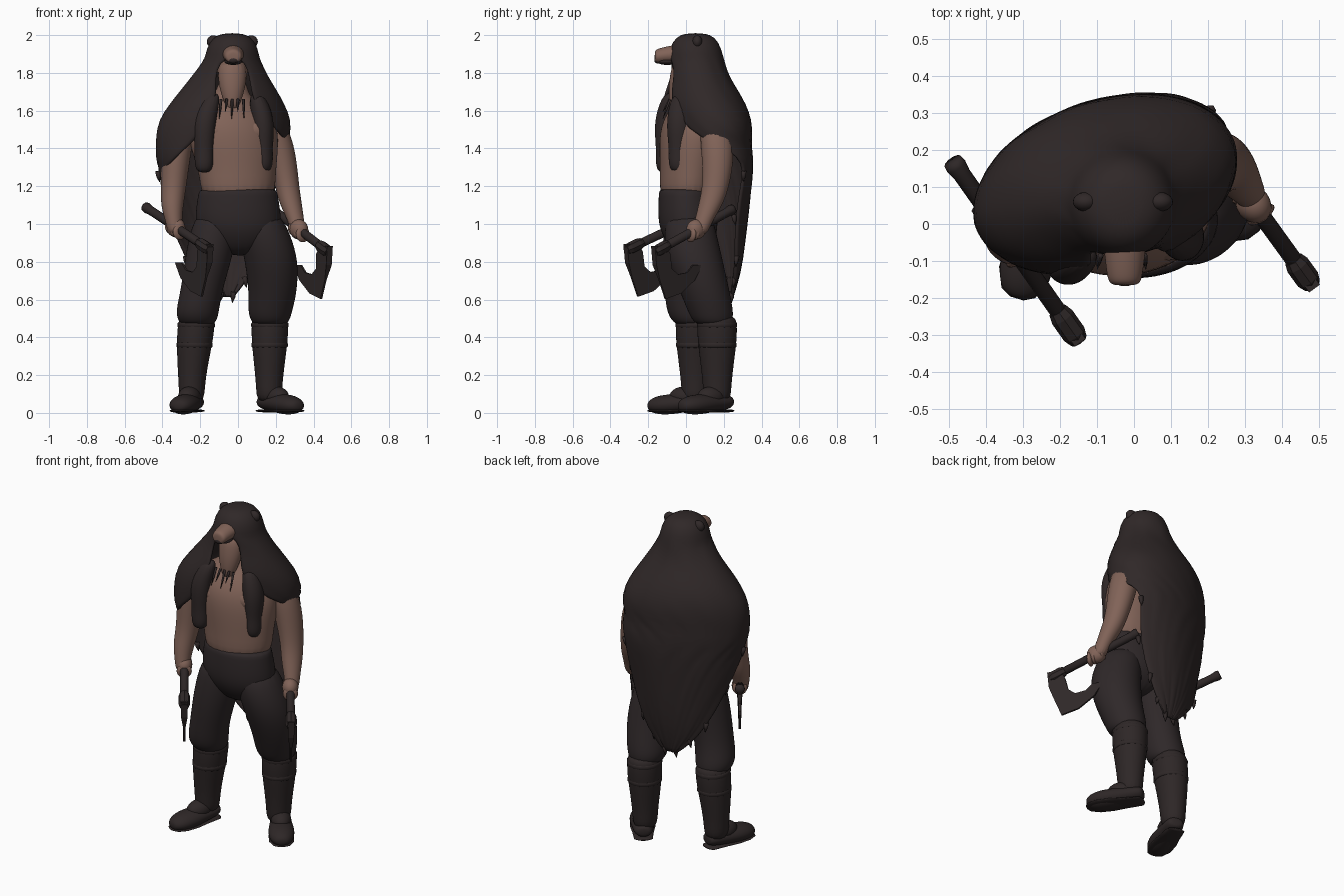
import bpy, bmesh, math, random
from mathutils import Vector, Matrix

random.seed(4)
cube = bpy.data.objects.get("Cube")
if cube:
    bpy.data.objects.remove(cube)


def material(name, red, green, blue):
    mat = bpy.data.materials.new(name)
    mat.use_nodes = True
    mat.diffuse_color = (red, green, blue, 1)
    shader = mat.node_tree.nodes["Principled BSDF"]
    shader.inputs["Base Color"].default_value = (red, green, blue, 1)
    shader.inputs["Roughness"].default_value = 0.9
    return mat


SKIN = material("skin", .22, .125, .097)
FUR = material("dark fur", .029, .021, .021)
CLOTH = material("dark cloth", .028, .021, .022)
LEATHER = material("dark leather", .027, .02, .02)
IRON = material("dark iron", .028, .021, .021)
Y, Z = Vector((0, 1, 0)), Vector((0, 0, 1))


def finish(name, bm, mat, levels=0, thickness=0, smooth=True):
    bmesh.ops.recalc_face_normals(bm, faces=bm.faces)
    mesh = bpy.data.meshes.new(name)
    bm.to_mesh(mesh)
    bm.free()
    mesh.materials.append(mat)
    for face in mesh.polygons:
        face.use_smooth = smooth
    part = bpy.data.objects.new(name, mesh)
    bpy.context.collection.objects.link(part)
    if thickness:
        solid = part.modifiers.new("thickness", "SOLIDIFY")
        solid.thickness, solid.offset = thickness, 0
    if levels:
        rounding = part.modifiers.new("rounding", "SUBSURF")
        rounding.levels = rounding.render_levels = levels


def tube(name, rings, mat, axis=Z, depth=1.0, turn=0, sides=16, levels=2, smooth=True):
    """Loft of ellipses (centre x, y, z, half width), all facing one axis."""
    axis = Vector(axis).normalized()
    side = (Y if abs(axis.z) > .9 else Z).cross(axis).normalized()
    spin = Matrix.Rotation(math.radians(turn), 3, axis)
    side, up = spin @ side, spin @ axis.cross(side)
    bm = bmesh.new()
    angles = [math.tau * k / sides for k in range(sides)]
    loops = [[bm.verts.new(Vector(centre) + side * r * math.cos(a) + up * r * depth * math.sin(a))
              for a in angles] for *centre, r in rings]
    for low, high in zip(loops, loops[1:]):
        for k in range(sides):
            bm.faces.new((low[k], low[k - 1], high[k - 1], high[k]))
    bm.faces.new(loops[0])
    bm.faces.new(loops[-1])
    finish(name, bm, mat, levels, 0, smooth)


def ball(name, centre, size, mat, turn=0):
    bm = bmesh.new()
    place = Matrix.Translation(centre) @ Matrix.Rotation(turn, 4, "Z") @ Matrix.Diagonal((*size, 1))
    bmesh.ops.create_uvsphere(bm, u_segments=20, v_segments=12, radius=1, matrix=place)
    finish(name, bm, mat)


def strand(name, start, end, radius, mat):
    start, end = Vector(start), Vector(end)
    rings = [(*start.lerp(end, t), radius * (1 - t * t)) for t in (0, .5, .95)]
    tube(name, rings, mat, end - start, sides=6, levels=0)


def pelt(name, rows, jitter=.004, columns=30):
    """Sheet wrapped round the back: height, half width, half depth, right gap, left gap."""
    bm = bmesh.new()
    grid = []
    for z, wide, deep, right_gap, left_gap in rows:
        # Wider rows sit further back and turn with the shoulders
        spread = min(max((wide - .13) / .23, 0), 1)
        place = Matrix.Translation((-.03 - .04 * spread, .05 + .058 * spread, z))
        place = place @ Matrix.Rotation(math.radians(18 * spread), 4, "Z")
        row = []
        for k in range(columns + 1):
            u = k / columns
            a = left_gap + (math.tau - right_gap - left_gap) * u
            point = place @ Vector((wide * math.sin(a), -deep * math.cos(a), 0))
            wobble = Vector([random.uniform(-jitter, jitter) for axis in "xy"] + [0])
            row.append(bm.verts.new(point + wobble * min(1, left_gap * 2)))
        grid.append(row)
    for low, high in zip(grid, grid[1:]):
        for k in range(columns):
            bm.faces.new((low[k], low[k + 1], high[k + 1], high[k]))
    edge = [row[end].co.copy() for row in grid for end in (0, -1)]
    bmesh.ops.remove_doubles(bm, verts=bm.verts, dist=.0005)
    finish(name, bm, mat=FUR, levels=1, thickness=.022)
    return edge


# Torso, chest and neck
tube("torso", [(0, 0, 1.1, .2), (0, .01, 1.25, .2), (-.02, .03, 1.42, .24), (-.04, .05, 1.54, .25),
               (-.05, .06, 1.63, .18), (-.03, .05, 1.68, .08), (-.03, .05, 1.78, .08)],
     SKIN, depth=.72, turn=10, sides=24)
for side, x, y in (("right", -.11, -.06), ("left", .08, -.03)):
    ball(side + "_pectoral", (x, y, 1.49), (.1, .07, .07), SKIN)

# Head, beard and braids
ball("head", (-.03, .02, 1.81), (.08, .09, .12), SKIN)
tube("beard", [(-.03, -.01, 1.87, .07), (-.03, -.02, 1.78, .08), (-.03, -.04, 1.7, .065),
               (-.03, -.06, 1.6, .03)], SKIN, depth=.85)
for k in range(5):
    x = -.1 + .033 * k
    strand("beard_braid", (x * .9, -.085, 1.66), (x, -.125, 1.55 + .04 * (k % 2)), .008, FUR)

# Arms
tube("left_arm", [(.16, .15, 1.56, .07), (.2, .16, 1.48, .08), (.23, .17, 1.36, .08), (.26, .16, 1.2, .065),
                  (.28, .13, 1.1, .06), (.31, .09, 1.01, .042), (.32, .07, .94, .04)], SKIN, depth=1.1)
tube("right_arm", [(-.27, .03, 1.56, .07), (-.31, .02, 1.48, .08), (-.33, .01, 1.36, .08),
                   (-.34, 0, 1.2, .068), (-.35, -.03, 1.1, .062), (-.34, -.06, 1.01, .043),
                   (-.33, -.07, .94, .04)], SKIN, depth=1.1)

# Axes: handle, socket, bearded blade and the fist holding each
blade = [(-.03, .02), (.04, .02), (.03, -.08), (0, -.16), (-.04, -.26), (-.14, -.23), (-.23, -.16),
         (-.28, -.08), (-.22, -.08), (-.18, -.12), (-.12, -.13), (-.08, -.1), (-.06, -.02)]
for side, butt, tip in (("left", (.18, .25, 1.08), (.464, -.142, .863)),
                        ("right", (-.49, .17, 1.09), (-.168, -.288, .875))):
    butt, tip = Vector(butt), Vector(tip)
    along = (tip - butt).normalized()
    level = Vector((along.x, along.y, 0)).normalized()
    across = level.cross(Z)
    for part, mat, sides, profile in (
            ("handle", LEATHER, 10, [(0, .026), (.03, .029), (.08, .024), (1, .023)]),
            ("socket", IRON, 8, [(.88, .026), (.92, .033), (1.02, .033), (1.06, .025)])):
        tube(side + "_axe_" + part, [(*butt.lerp(tip, t), r) for t, r in profile], mat, along,
             sides=sides, levels=0, smooth=part == "handle")
    bm = bmesh.new()
    faces = []
    for sign in (-1, 1):
        faces.append([bm.verts.new(tip + level * h + Z * v + across * sign *
                                   (.018 if min(h, v) > -.1 else .006)) for h, v in blade])
        bm.faces.new(faces[-1])
    for k in range(len(blade)):
        bm.faces.new((faces[0][k - 1], faces[0][k], faces[1][k], faces[1][k - 1]))
    finish(side + "_axe_blade", bm, IRON, smooth=False)
    grip = butt.lerp(tip, .5)
    ball(side + "_fist", grip, (.046, .055, .053), SKIN, math.atan2(along.x, -along.y))
    for k in range(4):
        ball(side + "_finger", grip + along * .026 * (k - 1.5) - Z * .01, (.043, .018, .042), SKIN,
             math.atan2(along.x, -along.y))

# Trousers
tube("trouser_hips", [(0, 0, 1.19, .205), (0, 0, 1.17, .21), (0, .01, 1.02, .235), (.01, .02, .93, .21),
                      (.01, .02, .83, .1)], CLOTH, depth=.69, sides=24)
tube("right_trouser_leg", [(-.1, .01, 1.08, .11), (-.13, .01, .95, .13), (-.16, 0, .8, .125),
                           (-.195, 0, .64, .112), (-.215, .015, .54, .117), (-.215, .03, .49, .106),
                           (-.215, .04, .46, .08)], CLOTH, depth=1.03)
tube("left_trouser_leg", [(.1, .02, 1.08, .11), (.14, .02, .95, .14), (.18, .05, .8, .145),
                          (.185, .1, .64, .13), (.17, .13, .54, .12), (.17, .14, .49, .106),
                          (.17, .15, .46, .08)], CLOTH, depth=1.03)

# Boots, with straps, feet and soles
foot = [(-.05, .03), (0, .055), (.3, .064), (.55, .076), (.8, .074), (.97, .05), (1.02, .02)]
for side, x, y, lean, heel, toe in (("right", -.215, .04, -.03, (-.225, .1, 0), (-.315, -.195, 0)),
                                    ("left", .17, .155, -.005, (.135, .225, 0), (.32, -.025, 0))):
    shaft = [(.52, .09), (.47, .1), (.38, .098), (.26, .083), (.14, .07), (.05, .068)]
    tube(side + "_boot_shaft", [(x + lean * min(1, 1.6 - 3 * z), y + .01, z, r) for z, r in shaft],
         LEATHER, depth=1.08)
    for z, r in ((.465, .099), (.36, .096)):
        tube(side + "_boot_strap", [(x + lean * max(0, 1.6 - 3 * z), y + .01, z + k * .008, r - .006 * (k * k > 1))
                                    for k in (-2, -1, 1, 2)], LEATHER, depth=1.07, levels=0)
    heel, toe = Vector(heel), Vector(toe)
    # Instep joins the shaft to the top of the foot
    ball(side + "_boot_instep", heel.lerp(toe, .36) + Z * .085, (.058, .085, .055), LEATHER,
         math.atan2(toe.x - heel.x, heel.y - toe.y))
    for part, low, high, levels in (("foot", .058, .038, 2), ("sole", .011, .011, 0)):
        flat = .72 if part == "foot" else .15
        tube(side + "_boot_" + part,
             [(*(heel.lerp(toe, t) + Z * (low + (high - low) * t)), r * (.95 if levels == 0 else 1))
              for t, r in foot], LEATHER, toe - heel, depth=flat, levels=levels)

# Fur pelt: closed hood, face and chest opening, then a back tapering to a point
edge = pelt("fur_cape", [
    (2, 0, 0, 0, 0), (1.995, .07, .075, 0, 0), (1.96, .115, .115, 0, 0), (1.89, .133, .135, 0, 0),
    (1.855, .145, .14, .5, .5), (1.78, .19, .15, .5, .5), (1.7, .25, .185, .38, .38), (1.63, .3, .21, .38, .38),
    (1.55, .35, .22, .45, .5), (1.46, .366, .22, .6, .9), (1.39, .366, .22, .85, 1.65),
    (1.32, .366, .22, 1.15, 2), (1.25, .36, .22, 1.75, 2.05), (1.02, .31, .213, 2, 2.05),
    (.8, .28, .2, 2.4, 2.35), (.69, .25, .18, 2.7, 2.65), (.61, .22, .17, 3, 2.95)])
for point in edge:
    if point.z < 1.3:
        drift = Vector((random.uniform(-.01, .01), random.uniform(-.01, .01), -.05))
        strand("fur_tuft", point - drift * .6, point + drift * .6, .016, FUR)

# Front paws of the pelt hanging down the chest
for side, x, y, depth in (("right", -.18, -.115, .9), ("left", .135, -.035, 1.15)):
    drop = [(.7, 1.7, .04), (.95, 1.58, .06), (1, 1.48, .058), (1, 1.39, .048), (1, 1.32, .053), (1, 1.27, .036)]
    tube(side + "_pelt_paw", [(x * pull, y * pull, z, r) for pull, z, r in drop], FUR, depth=depth)

# Animal muzzle, nose and ears on the hood
tube("muzzle", [(-.025, y, z, r) for y, z, r in ((-.03, 1.9, .062), (-.08, 1.898, .056), (-.14, 1.89, .049),
                                                (-.16, 1.887, .042), (-.166, 1.885, .025))],
     SKIN, -Y, depth=.85)
ball("muzzle_lip", (-.025, -.1, 1.86), (.048, .055, .018), FUR)
ball("nose", (-.025, -.152, 1.868), (.03, .016, .018), FUR)
for side, x in (("right", -.13), ("left", .07)):
    ball(side + "_ear", (x, .06, 1.965), (.035, .026, .034), FUR)
